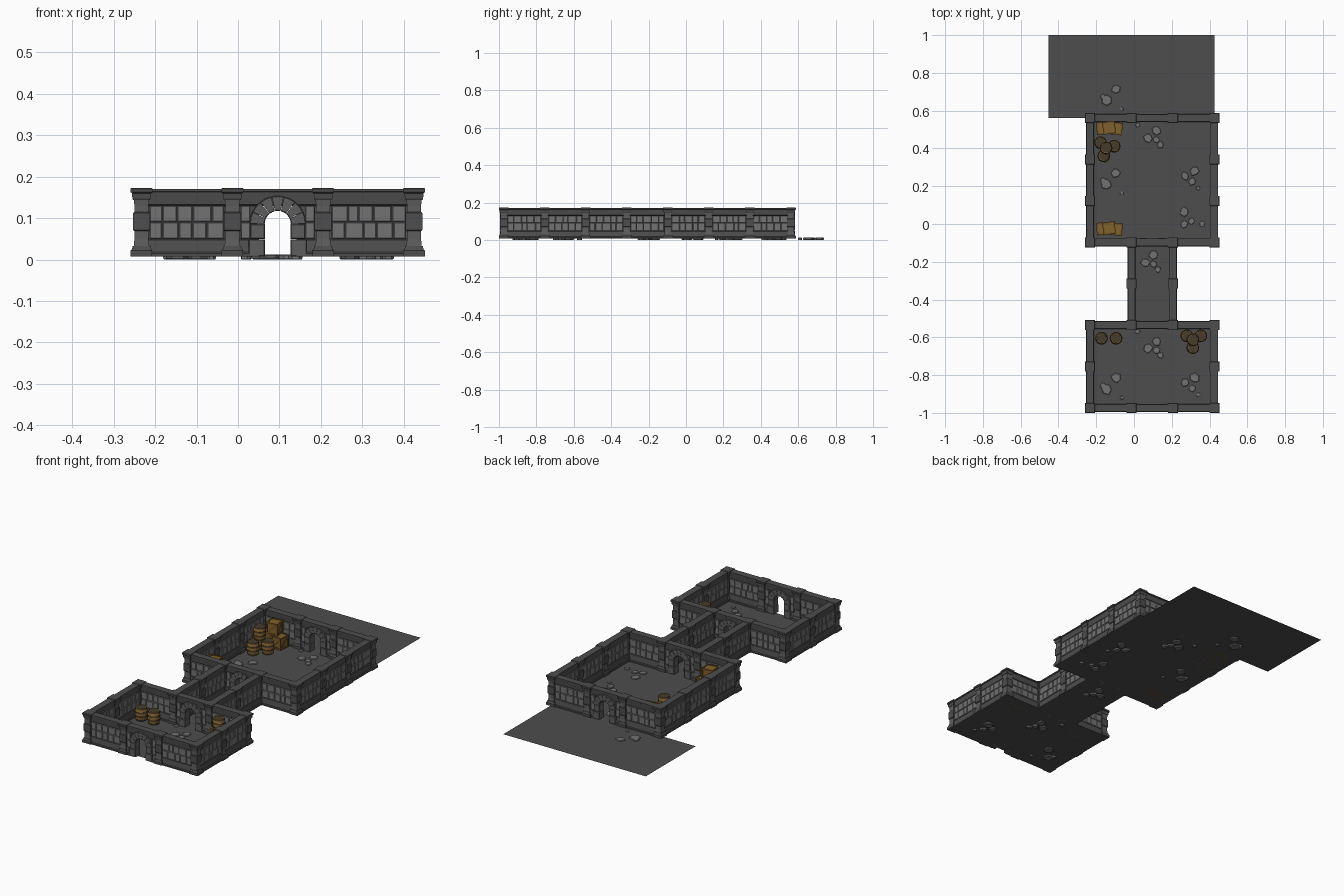
import bpy, bmesh, math, random
from mathutils import Matrix, Vector

if "Cube" in bpy.data.objects:
    bpy.data.objects.remove(bpy.data.objects["Cube"])

random.seed(4)
M = 0.2193                                   # grid module
X = [-0.4523 + M * i for i in range(5)]      # grid lines across
Y = [-0.974 + M * i for i in range(10)]      # grid lines along
FLOOR = 0.008
parts = {}


def part(name):
    return parts.setdefault(name, bmesh.new())


def hull_loft(bm, rings, mat=Matrix()):
    """Closed solid through a list of equal-length point rings."""
    vs = [[bm.verts.new(mat @ Vector(p)) for p in r] for r in rings]
    n = len(vs[0])
    for a, b in zip(vs, vs[1:]):
        for i in range(n):
            bm.faces.new((a[i], a[(i + 1) % n], b[(i + 1) % n], b[i]))
    bm.faces.new(vs[0][::-1])
    bm.faces.new(vs[-1])


def rect(hx, hy, z, cx=0):
    return [(cx - hx, -hy, z), (cx + hx, -hy, z), (cx + hx, hy, z), (cx - hx, hy, z)]


def place(x, y, z=0, rot=0):
    return Matrix.Translation((x, y, z)) @ Matrix.Rotation(rot, 4, 'Z')


def block(bm, u0, u1, h, z0, z1, mat, bevel=0.002):
    """Chamfered stone running through the wall thickness."""
    c, w = (u0 + u1) / 2, (u1 - u0) / 2
    b = bevel
    rings = []
    for y, s in ((-h, b), (-h + b, 0), (h - b, 0), (h, b)):
        rings.append([(c - w + s, y, z0 + s), (c - w + s, y, z1 - s),
                      (c + w - s, y, z1 - s), (c + w - s, y, z0 + s)])
    hull_loft(bm, rings, mat)


LOW = [(.021, FLOOR), (.021, .015), (.017, .018), (.0125, .047), (.009, .05)]
HIGH = [(.009, .13), (.0125, .133), (.0155, .163), (.019, .165), (.019, .171)]


def wall_body(u0, u1, profile, mat):
    ring = profile + [(-d, z) for d, z in reversed(profile)]
    hull_loft(part("wall_body"), [[(u, d, z) for d, z in ring] for u in (u0, u1)], mat)


def bricks(u0, u1, count, mat):
    for z0, z1 in ((.05, .09), (.0915, .13)):
        cuts = [u0 + (u1 - u0) * (i + random.uniform(-.2, .2) * (0 < i < count)) / count
                for i in range(count + 1)]
        for a, b in zip(cuts, cuts[1:]):
            block(part("wall_bricks"), a + .0007, b - .0007, random.uniform(.0125, .015), z0, z1, mat)


def wall(x, y, rot):
    mat = place(x, y, 0, rot)
    wall_body(-M / 2, M / 2, LOW + HIGH, mat)
    bricks(-.09, .09, 5, mat)


def door_wall(x, y):
    mat = place(x, y)
    bm = part("door_arch_stones")
    wall_body(-M / 2, -.045, LOW + HIGH, mat)
    wall_body(.045, M / 2, LOW + HIGH, mat)
    wall_body(-.045, .045, HIGH, mat)
    for s in (-1, 1):
        bricks(*sorted((s * .066, s * .09)), 1, mat)
        # jamb stones
        block(bm, *sorted((s * .031, s * .070)), .0215, FLOOR, .049, mat)
        block(bm, *sorted((s * .031, s * .066)), .0205, .05, .086, mat)
    # wedge stones of the arch
    n = 7
    for i in range(n):
        a0, a1 = math.pi * i / n + .012, math.pi * (i + 1) / n - .012
        angs = [a0, (a0 + a1) / 2, a1]
        rings = []
        for d, s in ((-.021, .002), (-.019, 0), (.019, 0), (.021, .002)):
            pts = [(.0315 + s, a) for a in angs] + [(.068 - s, a) for a in reversed(angs)]
            rings.append([(r * math.cos(a), d, .086 + r * math.sin(a)) for r, a in pts])
        hull_loft(bm, rings, mat)


def pillar(x, y):
    mat = place(x, y)
    for name, steps in (
        ("pillar_bases", [(.026, FLOOR), (.026, .022), (.023, .025), (.021, .033)]),
        ("pillar_shafts", [(.019, .03), (.017, .05), (.017, .13), (.019, .148)]),
        ("pillar_blocks", [(.018, .069), (.0205, .072), (.0205, .112), (.018, .115)]),
        ("pillar_caps", [(.020, .144), (.022, .147), (.023, .160), (.0265, .163), (.0265, .171), (.025, .173)]),
    ):
        hull_loft(part(name), [rect(h, h, z) for h, z in steps], mat)


# Walls and pillars: (column or row, grid range)
H = math.pi / 2
posts = set()
for j in (0, 2, 4, 7):                       # cross walls with a central door
    for i in (1, 2, 3):
        if i == 2:
            door_wall((X[2] + X[3]) / 2, Y[j])
        else:
            wall((X[i] + X[i + 1]) / 2, Y[j], 0)
    posts |= {(i, j) for i in (1, 2, 3, 4)}
for cols, rows in (((1, 4), (0, 1)), ((2, 3), (2, 3)), ((1, 4), (4, 5, 6))):
    for i in cols:
        for j in rows:
            wall(X[i], Y[j] + M / 2, H)
            posts |= {(i, j), (i, j + 1)}
for i, j in sorted(posts):
    pillar(X[i], Y[j])

# Thin floor sheets
for i0, i1, j0, j1 in ((1, 4, 0, 2), (2, 3, 2, 4), (1, 4, 4, 7), (0, 4, 7, 9)):
    bm = part("floor")
    bm.faces.new([bm.verts.new((x, y, FLOOR)) for x, y in
                  ((X[i0], Y[j0]), (X[i1], Y[j0]), (X[i1], Y[j1]), (X[i0], Y[j1]))])

# Loose paving stones: (dx, dy, radius) patterns
A = [(-.025, -.01, .025), (.02, .03, .026), (.018, -.018, .02), (.04, -.045, .018)]
B = [(-.015, -.025, .03), (.035, .035, .027), (-.035, -.005, .015), (.065, -.07, .011)]
C = [(-.02, .02, .024), (.03, .045, .027), (.018, -.01, .022), (.05, -.045, .012)]
D = [(-.01, .02, .027), (-.01, -.045, .022), (.085, -.045, .018), (.03, -.03, .018)]
for cx, cy, pat in ((.1, -.65, A), (.085, -.195, A), (.1, .465, A), (-.13, -.85, B), (-.13, .235, B),
                    (-.13, .68, B), (.29, -.86, C), (.29, .235, C), (.275, .045, D),
                    (.02, -.57, [(0, 0, .013)]), (.02, .525, [(0, 0, .013)])):
    for dx, dy, r in pat:
        t = random.random() * 6
        k = [random.uniform(.8, 1.12) for _ in range(6)]
        ring = lambda s, z: [(r * s * k[i] * math.cos(t + i * math.pi / 3),
                              r * s * k[i] * math.sin(t + i * math.pi / 3), z) for i in range(6)]
        hull_loft(part("paving_stones"), [ring(.85, 0.0), ring(1, .004), ring(1, .010), ring(.88, .0125)],
                  place(cx + dx, cy + dy))


def lathe(bm, profile, mat, n=14):
    hull_loft(bm, [[(r * math.cos(2 * math.pi * i / n), r * math.sin(2 * math.pi * i / n), z)
                    for i in range(n)] for r, z in profile], mat)


# Barrels with hoops and recessed lids
L = .071
for x, y, lvl in ((-.172, -.605, 0), (-.095, -.605, 0), (.28, -.592, 0), (.354, -.592, 0), (.312, -.655, 0),
                  (.312, -.613, 1), (-.177, .43, 0), (-.105, .412, 0), (-.16, .36, 0), (-.148, .402, 1)):
    mat = place(x, y, FLOOR + lvl * L, random.random())
    lathe(part("barrel_staves"), [(.023, .003), (.0255, 0), (.0275, 0), (.0315, .018), (.033, .0355),
                                  (.0315, .053), (.0275, L), (.0245, L), (.0235, L - .004)], mat)
    for a, b, r0, r1 in ((.001, .008, .0285, .030), (.021, .029, .0332, .0338),
                         (.042, .050, .0338, .0332), (.063, .070, .030, .0285)):
        lathe(part("barrel_hoops"), [(r0 - .004, a), (r0, a), (r1, b), (r1 - .004, b)], mat)

# Framed crates
S = .033
for cy in (.507, -.025):
    for x, dy, lvl, rot in ((-.165, 0, 0, .06), (-.095, -.002, 0, -.1), (-.132, .003, 1, .14)):
        base = place(x, cy + dy, FLOOR + S + lvl * 2 * S, rot)
        h = S - .003
        hull_loft(part("crate_panels"), [rect(h, h, -h), rect(h, h, h)], base)
        for axis in (Matrix(), Matrix.Rotation(H, 4, 'X'), Matrix.Rotation(H, 4, 'Y')):
            for a in (-1, 1):
                for b in (-1, 1):
                    m = base @ axis @ Matrix.Translation((a * (S - .004), b * (S - .004), 0))
                    hull_loft(part("crate_frames"), [rect(.004, .004, -S), rect(.004, .004, S)], m)
        for k in range(4):                   # diagonal braces on the sides
            m = base @ Matrix.Rotation(k * H, 4, 'Z') @ Matrix.Translation((0, -S + .002, 0)) \
                @ Matrix.Rotation(math.pi / 4, 4, 'Y')
            hull_loft(part("crate_frames"), [rect(.004, .0015, -.036), rect(.004, .0015, .036)], m)

# Turn every collected mesh into an object
DARK, MID, LIGHT = (.075, .075, .075, 1), (.11, .11, .11, 1), (.17, .17, .17, 1)
colours = {"wall_bricks": LIGHT, "pillar_shafts": MID, "door_arch_stones": MID, "paving_stones": LIGHT,
           "barrel_staves": (.27, .14, .03, 1), "barrel_hoops": (.06, .045, .025, 1),
           "crate_panels": (.22, .12, .025, 1), "crate_frames": (.15, .08, .018, 1)}
for name, bm in parts.items():
    if name != "floor":
        bmesh.ops.recalc_face_normals(bm, faces=bm.faces)
    me = bpy.data.meshes.new(name)
    bm.to_mesh(me)
    bm.free()
    ob = bpy.data.objects.new(name, me)
    bpy.context.collection.objects.link(ob)
    mt = bpy.data.materials.new(name)
    mt.diffuse_color = colours.get(name, DARK)
    mt.use_nodes = True
    mt.node_tree.nodes["Principled BSDF"].inputs["Base Color"].default_value = mt.diffuse_color
    me.materials.append(mt)
    if name.startswith("barrel"):
        bpy.ops.object.select_all(action='DESELECT')
        ob.select_set(True)
        bpy.context.view_layer.objects.active = ob
        bpy.ops.object.shade_smooth_by_angle(angle=math.radians(35))
